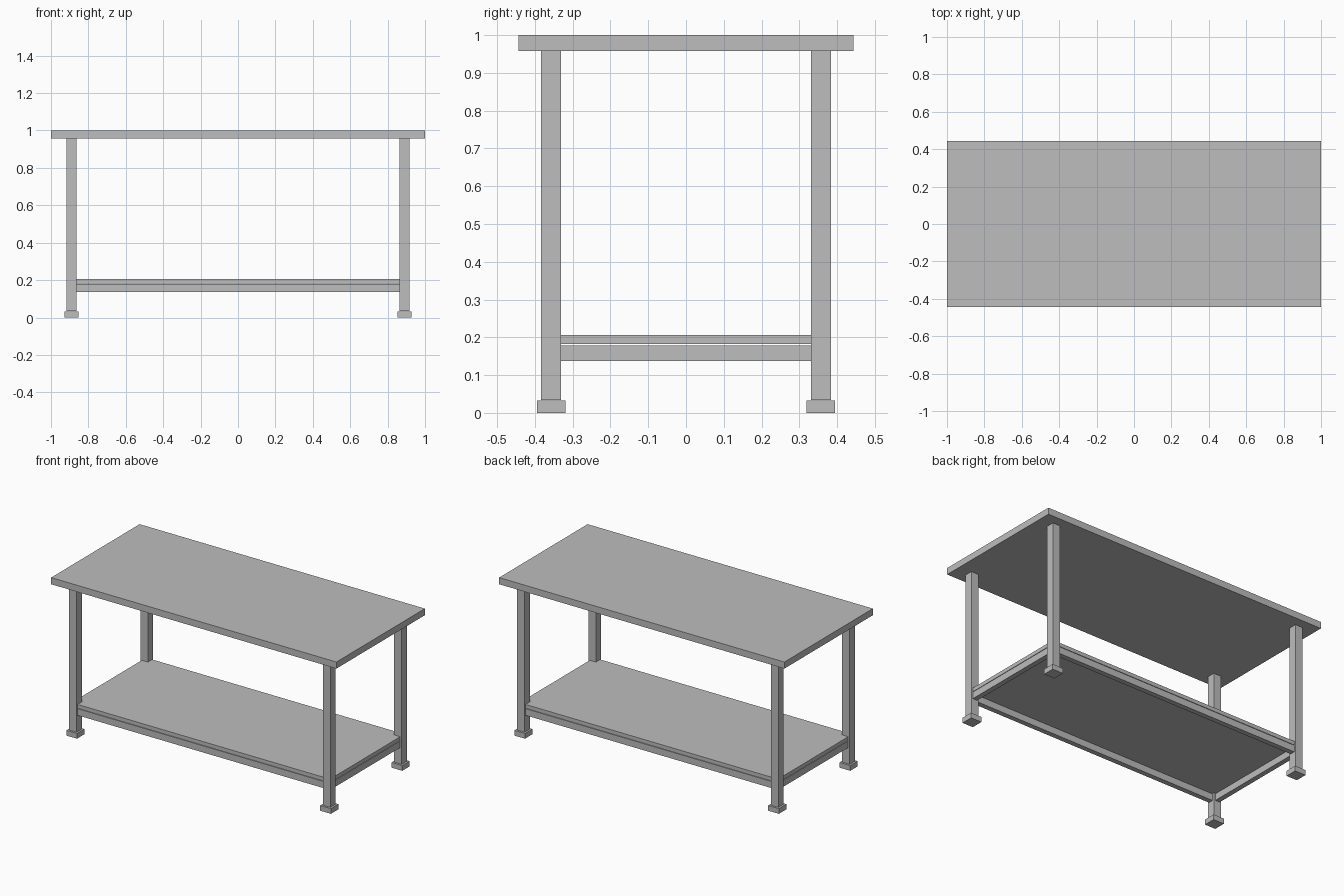
import bpy

cube = bpy.data.objects.get("Cube")
if cube:
    bpy.data.objects.remove(cube, do_unlink=True)

grey = bpy.data.materials.new("plain grey")
grey.use_nodes = True
colour = (0.51, 0.51, 0.51, 1)
grey.diffuse_color = colour
grey.node_tree.nodes["Principled BSDF"].inputs["Base Color"].default_value = colour


def box(name, x, y, z0, z1, width, depth):
    """Upright box centred on x, y and spanning z0 to z1."""
    bpy.ops.mesh.primitive_cube_add(size=1, location=(x, y, (z0 + z1) / 2))
    obj = bpy.context.object
    obj.name = name
    obj.scale = (width, depth, z1 - z0)
    bpy.ops.object.transform_apply(location=False, rotation=False, scale=True)
    obj.data.materials.append(grey)
    return obj


LEG, FOOT, RAIL = 0.053, 0.075, 0.032
LEG_X, LEG_Y = 0.89, 0.357

# Worktop
box("worktop", 0, 0, 0.958, 1.0, 2.0, 0.886)

# Legs and foot pads
for side, sx in (("left", 1), ("right", -1)):
    for end, sy in (("front", -1), ("back", 1)):
        x, y = sx * LEG_X, sy * LEG_Y
        box(f"{end}_{side}_leg", x, y, 0.034, 0.958, LEG, LEG)
        box(f"{end}_{side}_foot", x, y, 0, 0.033, FOOT, FOOT)

# Rails between the legs
for end, sy in (("front", -1), ("back", 1)):
    box(f"{end}_rail", 0, sy * LEG_Y, 0.137, 0.179, 2 * LEG_X - LEG, RAIL)
for side, sx in (("left", 1), ("right", -1)):
    box(f"{side}_rail", sx * LEG_X, 0, 0.137, 0.179, RAIL, 2 * LEG_Y - LEG)

# Lower shelf, just above the rails
box("lower_shelf", 0, 0, 0.182, 0.206, 2 * LEG_X + RAIL, 2 * LEG_Y + RAIL)
